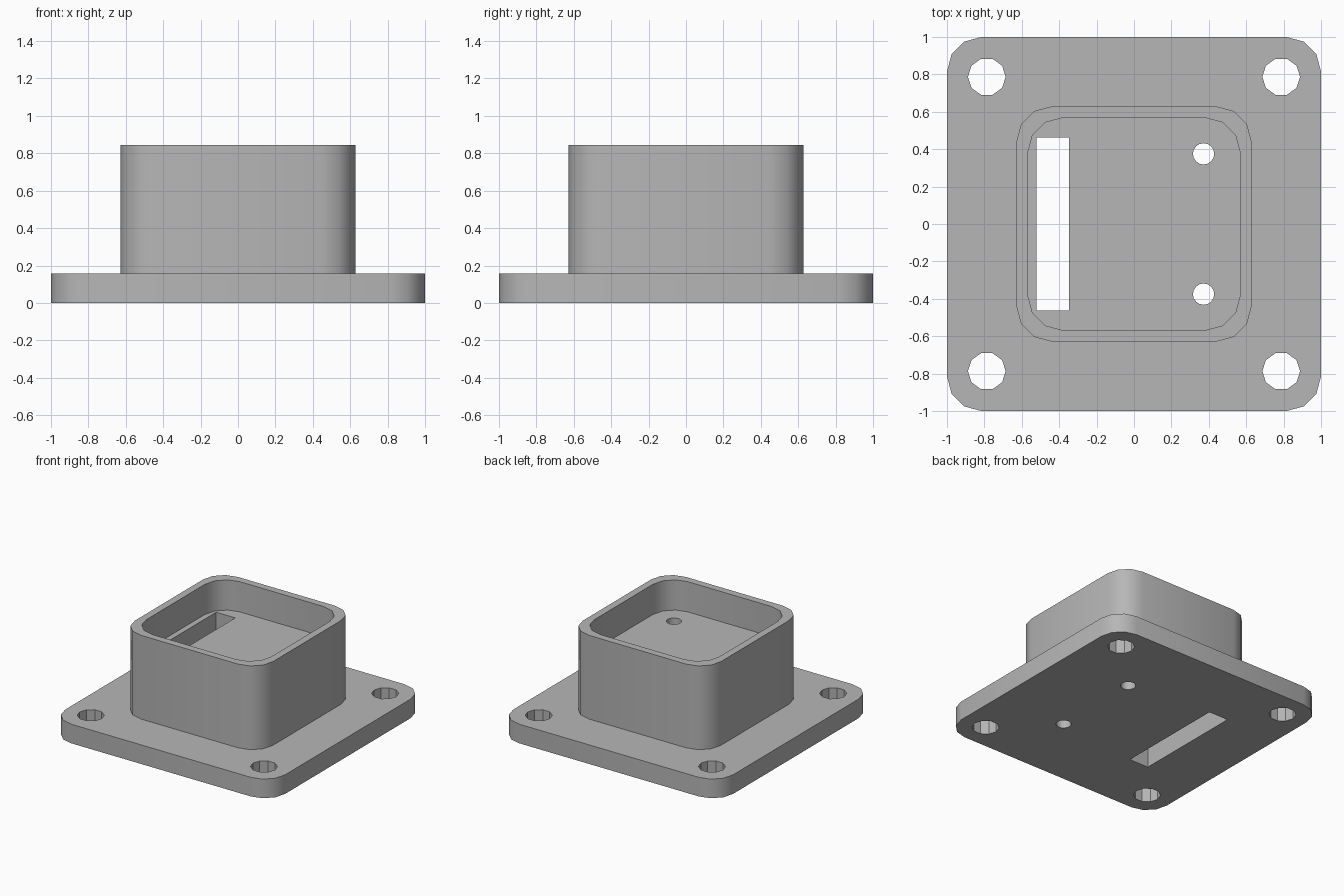
import bpy
import bmesh
from math import cos, sin, pi, radians

default_cube = bpy.data.objects.get("Cube")
if default_cube:
    bpy.data.objects.remove(default_cube, do_unlink=True)

PLATE_TOP, FLOOR, RIM = 0.157, 0.597, 0.845

grey = bpy.data.materials.new("plain grey")
grey.use_nodes = True
grey.diffuse_color = (0.47, 0.47, 0.47, 1)
grey.node_tree.nodes["Principled BSDF"].inputs["Base Color"].default_value = grey.diffuse_color


def prism(name, outline, bottom, top):
    """Extrude a closed outline straight up between two heights."""
    bm = bmesh.new()
    face = bm.faces.new([bm.verts.new((x, y, bottom)) for x, y in outline])
    grown = bmesh.ops.extrude_face_region(bm, geom=[face])["geom"]
    for v in grown:
        if isinstance(v, bmesh.types.BMVert):
            v.co.z = top
    bmesh.ops.recalc_face_normals(bm, faces=bm.faces)
    mesh = bpy.data.meshes.new(name)
    bm.to_mesh(mesh)
    bm.free()
    mesh.materials.append(grey)
    obj = bpy.data.objects.new(name, mesh)
    bpy.context.collection.objects.link(obj)
    return obj


def rounded_square(half, radius, steps=3):
    points = []
    for corner, (sx, sy) in enumerate(((1, 1), (-1, 1), (-1, -1), (1, -1))):
        for i in range(steps + 1):
            a = (corner + i / steps) * pi / 2
            points.append((sx * (half - radius) + radius * cos(a),
                           sy * (half - radius) + radius * sin(a)))
    return points


def circle(x, y, radius, sides):
    return [(x + radius * cos(2 * pi * i / sides), y + radius * sin(2 * pi * i / sides))
            for i in range(sides)]


def combine(target, tool, operation):
    """Apply a boolean to the target, then discard the tool."""
    mod = target.modifiers.new("combine", "BOOLEAN")
    mod.object, mod.operation, mod.solver = tool, operation, "EXACT"
    bpy.context.view_layer.objects.active = target
    bpy.ops.object.modifier_apply(modifier=mod.name)
    bpy.data.objects.remove(tool, do_unlink=True)


# Flange plate with the raised housing
mount = prism("flanged_housing", rounded_square(1, 0.185), 0, PLATE_TOP)
housing = prism("housing", rounded_square(0.628, 0.185), PLATE_TOP / 2, RIM)
combine(mount, housing, "UNION")

# Shallow tray in the top of the housing
tray = prism("tray_cutter", rounded_square(0.568, 0.188), FLOOR, RIM + 0.2)
combine(mount, tray, "DIFFERENCE")

# Bolt holes in the flange, and pin holes through the tray floor
for sy in (-1, 1):
    for sx in (-1, 1):
        bolt = prism("bolt_hole_cutter", circle(sx * 0.787, sy * 0.787, 0.101, 10), -0.1, 0.3)
        combine(mount, bolt, "DIFFERENCE")
    pin = prism("pin_hole_cutter", circle(0.372, sy * 0.375, 0.057, 16), -0.1, 0.7)
    combine(mount, pin, "DIFFERENCE")

# Long slot through the tray floor
slot = prism("slot_cutter", [(-0.522, -0.462), (-0.348, -0.462), (-0.348, 0.462), (-0.522, 0.462)],
             -0.1, 0.7)
combine(mount, slot, "DIFFERENCE")

# Smooth the rounded corners, keep every other edge crisp
bpy.ops.object.select_all(action="DESELECT")
mount.select_set(True)
bpy.context.view_layer.objects.active = mount
bpy.ops.object.shade_smooth_by_angle(angle=radians(33))
